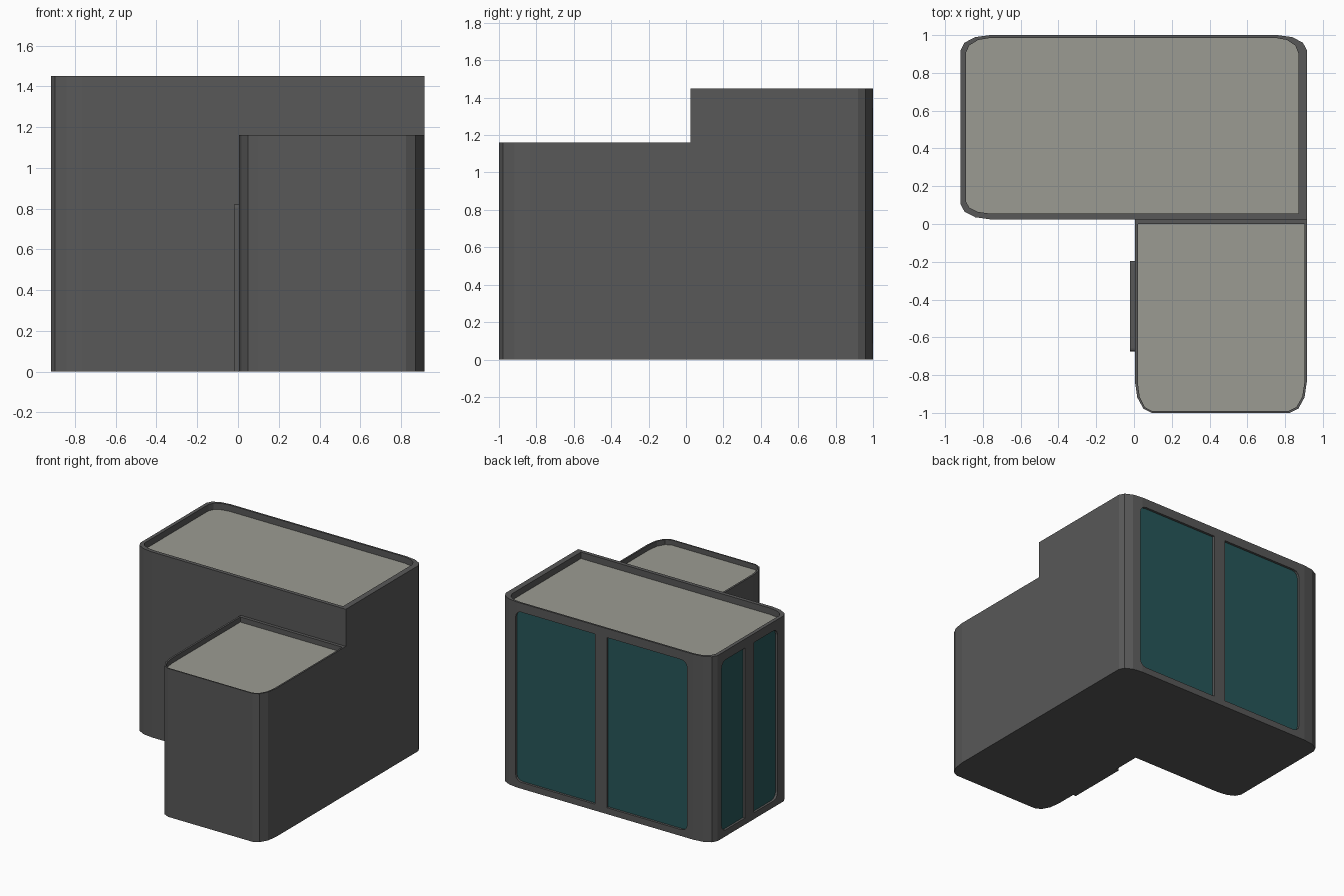
import bpy, bmesh, math

if "Cube" in bpy.data.objects:
    bpy.data.objects.remove(bpy.data.objects["Cube"])


def material(name, rgb):
    m = bpy.data.materials.new(name)
    m.diffuse_color = (*rgb, 1)
    m.use_nodes = True
    m.node_tree.nodes["Principled BSDF"].inputs["Base Color"].default_value = m.diffuse_color
    return m


WALL = material("dark grey wall", (0.098, 0.098, 0.098))
ROOF = material("pale grey roof", (0.33, 0.33, 0.29))
GLASS = material("teal glass", (0.02, 0.095, 0.10))


def outline(a0, a1, b0, b1, radii, steps=3):
    """Rectangle with elliptical corners; radii run counter-clockwise from (a0, b0)."""
    corners = [(a0, b0, 1, 1), (a1, b0, -1, 1), (a1, b1, -1, -1), (a0, b1, 1, -1)]
    pts = []
    for i, ((a, b, sa, sb), r) in enumerate(zip(corners, radii)):
        if not r:
            pts.append((a, b))
            continue
        ca, cb = a + sa * r[0], b + sb * r[1]
        for k in range(steps + 1):
            t = math.pi * (1 + i / 2 + k / steps / 2)
            pts.append((ca + r[0] * math.cos(t), cb + r[1] * math.sin(t)))
    return pts


def finish(name, bm, mats):
    bmesh.ops.recalc_face_normals(bm, faces=bm.faces)
    me = bpy.data.meshes.new(name)
    bm.to_mesh(me)
    bm.free()
    for m in mats:
        me.materials.append(m)
    ob = bpy.data.objects.new(name, me)
    bpy.context.collection.objects.link(ob)
    return ob


def loft(name, rings, mats, cap_mat=0):
    """Skin a stack of equal-length rings and cap both ends."""
    bm = bmesh.new()
    loops = [[bm.verts.new(p) for p in ring] for ring in rings]
    n = len(loops[0])
    for lo, hi in zip(loops, loops[1:]):
        for i in range(n):
            j = (i + 1) % n
            bm.faces.new((lo[i], lo[j], hi[j], hi[i]))
    bm.faces.new(loops[0][::-1])
    bm.faces.new(loops[-1]).material_index = cap_mat
    return finish(name, bm, mats)


def block(name, outer, inner, height, recess):
    """Building volume with a parapet around a sunken roof."""
    at = lambda pts, z: [(x, y, z) for x, y in pts]
    return loft(name, [at(outer, 0), at(outer, height), at(inner, height),
                       at(inner, height - recess)], [WALL, ROOF], 1)


# Tall rear block and low front wing
r = (0.155, 0.08)
main = block("main_block",
             outline(-0.918, 0.915, 0.025, 1.0, [r, None, r, r]),
             outline(-0.89, 0.87, 0.055, 0.985, [(0.13, 0.065), None, (0.12, 0.08), (0.13, 0.08)]),
             1.45, 0.05)
w = (0.09, 0.165)
block("front_wing",
      outline(0.005, 0.915, -1.0, 0.025, [w, w, None, None]),
      outline(0.02, 0.902, -0.99, 0.0, [(0.075, 0.15), (0.085, 0.15), None, None]),
      1.16, 0.04)

# Window pairs: recesses cut into the wall, with glass at the bottom
DEPTH = 0.022
c = (0.05, 0.05)
LOW_SIDE, HIGH_SIDE = [c, None, None, c], [None, c, c, None]
on_back = lambda pts, d: [(a, 1.0 - d, z) for a, z in pts]
on_left = lambda pts, d: [(-0.918 + d, a, z) for a, z in pts]
windows = [
    ("back_window_left", on_back, 0.085, 0.775, HIGH_SIDE),
    ("back_window_right", on_back, -0.71, -0.015, LOW_SIDE),
    ("side_window_front", on_left, 0.18, 0.47, LOW_SIDE),
    ("side_window_rear", on_left, 0.58, 0.87, HIGH_SIDE),
]
for name, place, a0, a1, radii in windows:
    shape = outline(a0, a1, 0.05, 1.38, radii)
    cutter = loft(name + "_cutter", [place(shape, -0.05), place(shape, DEPTH)], [WALL])
    cutter.hide_render = True
    mod = main.modifiers.new("recess", 'BOOLEAN')
    mod.operation, mod.solver, mod.object = 'DIFFERENCE', 'EXACT', cutter
    bpy.context.view_layer.objects.active = main
    bpy.ops.object.modifier_apply(modifier=mod.name)
    bpy.data.objects.remove(cutter)
    loft(name, [place(shape, DEPTH - 0.004), place(shape, DEPTH + 0.004)], [GLASS])

# Door slab on the wing's left wall, with softened top corners
door = outline(-0.675, -0.195, 0.0, 0.82, [None, None, (0.015, 0.015), (0.015, 0.015)])
loft("door", [[(x, y, z) for y, z in door] for x in (-0.02, 0.01)], [WALL])
